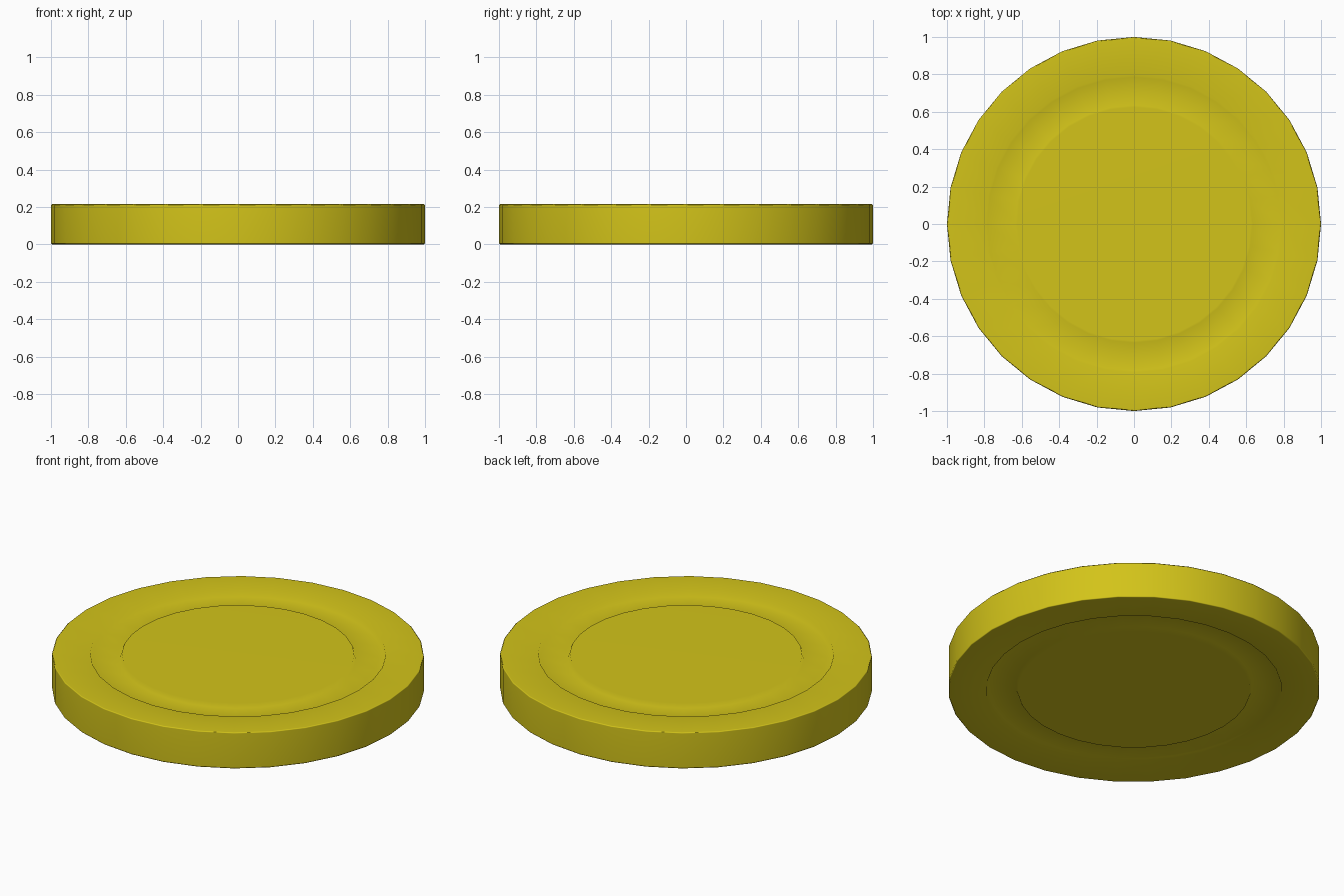
import bpy, bmesh, math

if "Cube" in bpy.data.objects:
    bpy.data.objects.remove(bpy.data.objects["Cube"])

SIDES = 32
H = 0.215
DEPTH = 0.025

# Half profile (radius, height), top half: outer edge, rim, groove, raised centre
top = [(1.0, H - 0.006), (0.994, H), (0.795, H), (0.785, H - DEPTH),
       (0.635, H - DEPTH), (0.625, H)]
# Mirror the profile for the underside
profile = [(r, H - z) for r, z in reversed(top)] + top

# Revolve the profile into a disc with the same groove on both faces
bm = bmesh.new()
rings = []
for r, z in profile:
    rings.append([bm.verts.new((r * math.cos(2 * math.pi * i / SIDES),
                                r * math.sin(2 * math.pi * i / SIDES), z))
                  for i in range(SIDES)])
for a, b in zip(rings, rings[1:]):
    for i in range(SIDES):
        j = (i + 1) % SIDES
        bm.faces.new((a[i], a[j], b[j], b[i]))
bm.faces.new(rings[-1])
bm.faces.new(list(reversed(rings[0])))
bmesh.ops.recalc_face_normals(bm, faces=bm.faces)
for f in bm.faces:
    f.smooth = True

mesh = bpy.data.meshes.new("grooved_disc")
bm.to_mesh(mesh)
bm.free()
disc = bpy.data.objects.new("grooved_disc", mesh)
bpy.context.collection.objects.link(disc)

# Keep the broad faces shading flat
weighted = disc.modifiers.new("weighted_normals", "WEIGHTED_NORMAL")
weighted.weight = 50

# Yellow material
mat = bpy.data.materials.new("yellow")
mat.diffuse_color = (0.65, 0.55, 0.01, 1)
mat.use_nodes = True
mat.node_tree.nodes["Principled BSDF"].inputs["Base Color"].default_value = mat.diffuse_color
mesh.materials.append(mat)
